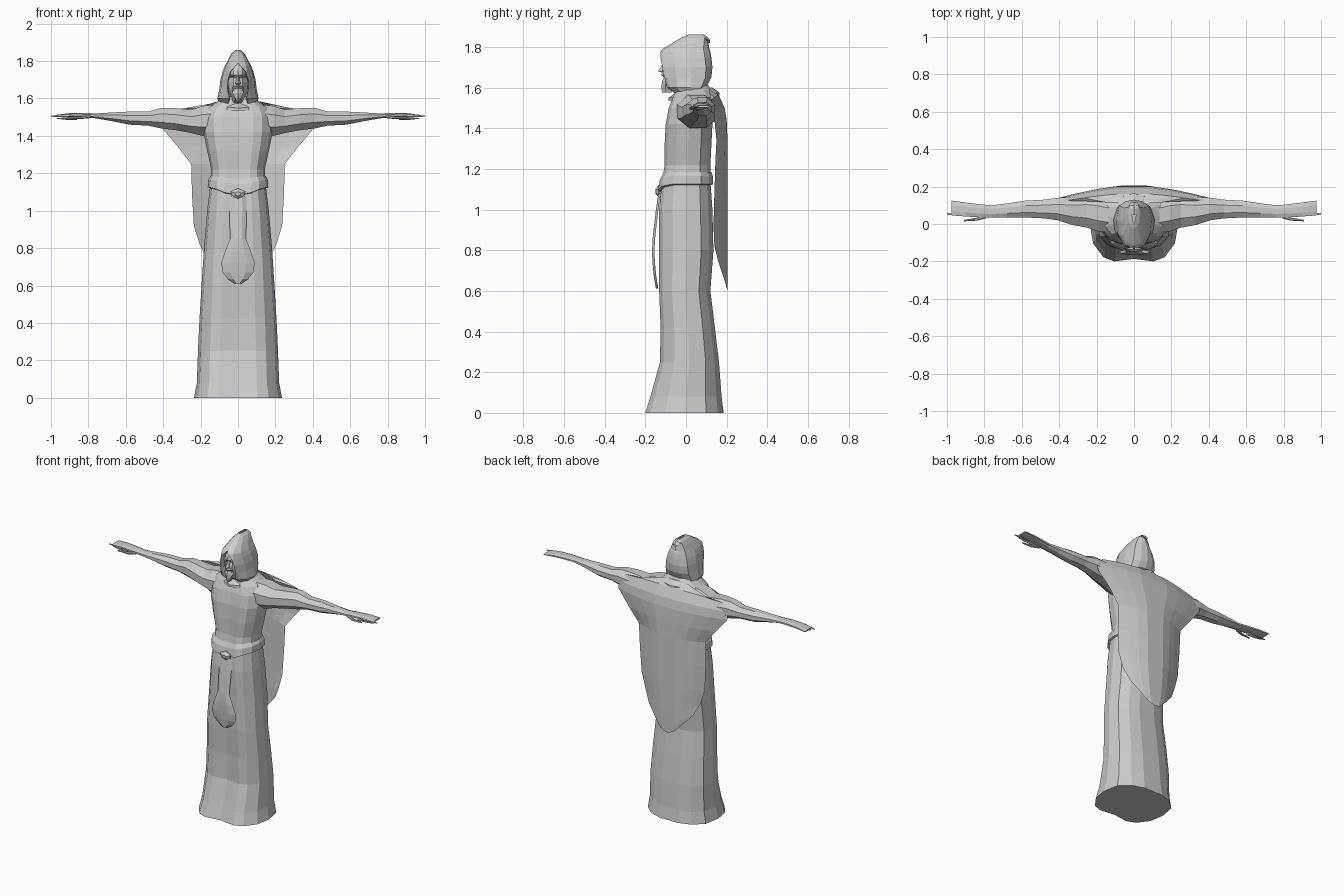
import bpy, bmesh, math

stone = bpy.data.materials.new("pale grey stone")
stone.diffuse_color = (0.6, 0.6, 0.6, 1)


def finish(name, bm, fix=True):
    if fix:
        bmesh.ops.recalc_face_normals(bm, faces=bm.faces)
    me = bpy.data.meshes.new(name)
    bm.to_mesh(me)
    bm.free()
    ob = bpy.data.objects.new(name, me)
    ob.data.materials.append(stone)
    bpy.context.collection.objects.link(ob)
    return ob


def loft(name, rings, closed=True, caps=True, fix=True):
    """Skin a list of equal-length point rings."""
    bm = bmesh.new()
    vs = [[bm.verts.new(p) for p in r] for r in rings]
    n = len(rings[0])
    for a, b in zip(vs, vs[1:]):
        for i in range(n if closed else n - 1):
            j = (i + 1) % n
            bm.faces.new((a[i], a[j], b[j], b[i]))
    if closed and caps:
        bm.faces.new(vs[0])
        bm.faces.new(vs[-1])
    return finish(name, bm, fix)


def mirror_half(half):
    """Half outline from front centre to back centre -> full outline."""
    return half + [(-x, y) for x, y in reversed(half) if x > 1e-6]


BODY = mirror_half([(0, -.93), (.45, -1), (.7, -.88), (.93, -.5), (1, 0),
                    (.92, .55), (.65, .85), (.3, 1), (0, 1)])


def body_ring(z, w, yf, yb, dip=0):
    c, d = (yf + yb) / 2, (yb - yf) / 2
    return [(x * w, c + y * d, z - dip * max(0, -y) ** 3 * (1 - abs(x)))
            for x, y in BODY]


# robe skirt, waist, chest and shoulders
loft("robe", [body_ring(*r) for r in [
    (0, .235, -.20, .185), (.08, .22, -.175, .175), (.25, .214, -.128, .162),
    (.42, .206, -.125, .142), (.6, .195, -.132, .12), (.8, .182, -.132, .135),
    (1.0, .165, -.132, .13), (1.14, .148, -.118, .12), (1.22, .143, -.105, .12),
    (1.32, .165, -.105, .125), (1.42, .185, -.10, .13), (1.50, .185, -.085, .145),
    (1.55, .165, -.065, .15), (1.585, .11, -.05, .13), (1.61, .08, -.04, .11)]])

# belt sagging to a knot at the front
loft("belt", [body_ring(*r) for r in [
    (1.12, .150, -.12, .12, .05), (1.125, .162, -.137, .134, .05),
    (1.165, .160, -.128, .132, .03), (1.185, .148, -.11, .125, .01)]])
loft("belt_knot", [[(x * s, y, 1.09 + z * s) for x, z in
                    [(-.04, .012), (0, .03), (.04, .012), (.03, -.014), (0, -.03), (-.03, -.014)]]
                   for y, s in [(-.10, 1), (-.135, 1), (-.15, .4)]])

# rounded sash hanging in front
loft("sash", [[(-w, y + .012, z), (-w * .5, y, z), (w * .5, y, z), (w, y + .012, z)]
              for z, w, y in [(1.08, .045, -.136), (1.0, .046, -.148), (.85, .043, -.165),
                              (.78, .07, -.167), (.72, .09, -.163), (.67, .082, -.158),
                              (.635, .055, -.152), (.612, .02, -.148)]],
     closed=False)

# cape draped from the arms down the back
TS = [-1, -.75, -.5, -.25, 0, .25, .5, .75, 1]
loft("cape", [[(w * t, yc + (ye - yc) * max(0, (abs(t) - .25) / .75) ** 1.3,
                zc + (ze - zc) * t * t) for t in TS]
              for zc, ze, w, yc, ye in [
    (1.60, 1.55, .20, .11, .12), (1.565, 1.54, .36, .16, .125),
    (1.50, 1.49, .41, .19, .135), (1.44, 1.44, .405, .20, .14),
    (1.35, 1.34, .32, .204, .15), (1.25, 1.25, .25, .205, .145),
    (1.07, 1.09, .246, .205, .14), (.90, .92, .236, .205, .135),
    (.76, .82, .205, .205, .14), (.65, .74, .165, .204, .16),
    (.60, .66, .09, .203, .19)]], closed=False)

# arms, hands, fingers and thumbs
OCT = [(math.cos(a), math.sin(a)) for a in [math.pi * (i + .5) / 4 for i in range(8)]]


def tube_ring(s, x, yf, yb, zl, zu):
    return [(s * x, (yf + yb) / 2 + c * (yb - yf) / 1.85,
             (zl + zu) / 2 + d * (zu - zl) / 1.85) for c, d in OCT]


ARM = [(.10, -.05, .13, 1.41, 1.57), (.19, -.04, .155, 1.40, 1.56),
       (.25, -.02, .155, 1.415, 1.54), (.33, -.005, .145, 1.43, 1.548),
       (.41, .02, .14, 1.44, 1.55), (.48, .03, .13, 1.455, 1.53),
       (.58, .035, .125, 1.46, 1.53), (.68, .035, .11, 1.48, 1.525),
       (.76, .035, .10, 1.494, 1.52), (.82, .035, .105, 1.498, 1.523),
       (.90, .04, .115, 1.502, 1.522), (.975, .046, .125, 1.503, 1.512)]
THUMB = [(.79, .03, .055, 1.495, 1.512), (.84, .018, .034, 1.49, 1.505),
         (.91, .014, .022, 1.495, 1.502)]
FINGER = [(.90, .04, .062, 1.498, 1.514), (.95, .046, .062, 1.5, 1.511),
          (1.0, .05, .058, 1.503, 1.508)]
LOW_FINGER = [(.86, .045, .07, 1.485, 1.505), (.92, .05, .068, 1.486, 1.496),
              (.97, .055, .065, 1.492, 1.497)]
for s, side in ((1, "left"), (-1, "right")):
    for part, prof in (("arm", ARM), ("thumb", THUMB), ("index_finger", FINGER),
                       ("curled_finger", LOW_FINGER)):
        loft(f"{side}_{part}", [tube_ring(s, *r) for r in prof])


# hood: open C-shaped sections, closing into a peak above the face
def hood_ring(z, yf, yb, w, gap):
    m = (yf + yb) / 2
    half = [(gap * .92, yf + .05 if gap else yf), (gap, yf + .005 if gap else yf),
            (max(gap * 1.15, w * .6), yf * .85 + m * .15), (w * .92, yf * .45 + m * .55),
            (w, m + .02), (w * .85, yb * .75 + m * .25), (w * .45, yb - .008)]
    return ([(x, y, z) for x, y in half] + [(0, yb, z)]
            + [(-x, y, z) for x, y in reversed(half)])


loft("hood", [hood_ring(*r) for r in [
    (1.565, -.05, .08, .095, .055), (1.60, -.098, .10, .11, .045),
    (1.65, -.112, .125, .10, .056), (1.70, -.122, .13, .094, .054),
    (1.745, -.13, .125, .082, .04), (1.775, -.132, .12, .07, .012),
    (1.79, -.115, .115, .062, 0), (1.82, -.065, .11, .047, 0),
    (1.845, -.025, .108, .031, 0), (1.86, .01, .09, .01, 0)]], closed=False)
loft("hood_tip", [[(x * s, y, z + d * s) for x, d in
                   [(-.03, 0), (0, .015), (.03, 0), (0, -.02)]]
                  for y, z, s in [(.05, 1.842, 1), (.10, 1.84, .9), (.118, 1.828, .5)]])

# head with brow, cheeks and chin
FACE = mirror_half([(0, -1), (.45, -.9), (.85, -.5), (1, 0), (.7, .7), (0, 1)])
loft("head", [[(x * w, (yf + .06) / 2 + y * (.06 - yf) / 2, z) for x, y in FACE]
              for z, w, yf in [(1.56, .05, -.03), (1.60, .035, -.088), (1.625, .045, -.105),
                               (1.65, .052, -.108), (1.685, .056, -.106), (1.71, .056, -.1),
                               (1.725, .055, -.112), (1.75, .05, -.108), (1.785, .035, -.08)]])


def front_taper(name, pts, sx=0):
    loft(name, [[(sx - w, y + .02, z), (sx, y, z), (sx + w, y + .02, z), (sx, y + .05, z)]
                for z, w, y in pts])


front_taper("nose", [(1.725, .007, -.112), (1.695, .01, -.128), (1.68, .015, -.138), (1.674, .01, -.12)])
front_taper("beard", [(1.652, .03, -.108), (1.63, .03, -.117), (1.605, .018, -.122), (1.575, .004, -.118)])
front_taper("moustache", [(1.67, .012, -.116), (1.663, .028, -.122), (1.652, .03, -.112)])
for s, side in ((1, "left"), (-1, "right")):
    front_taper(side + "_brow", [(1.728, .02, -.104), (1.722, .02, -.114), (1.714, .014, -.1)], s * .026)

# folded neckline collar
loft("collar", [[(w * math.sin(a), yc - d * math.cos(a), z + .025 * (1 - math.cos(a)) / 2)
                 for a in [math.tau * i / 12 for i in range(12)]]
                for z, w, yc, d in [(1.535, .115, .04, .125), (1.55, .11, .04, .125),
                                    (1.575, .085, .04, .09)]])
